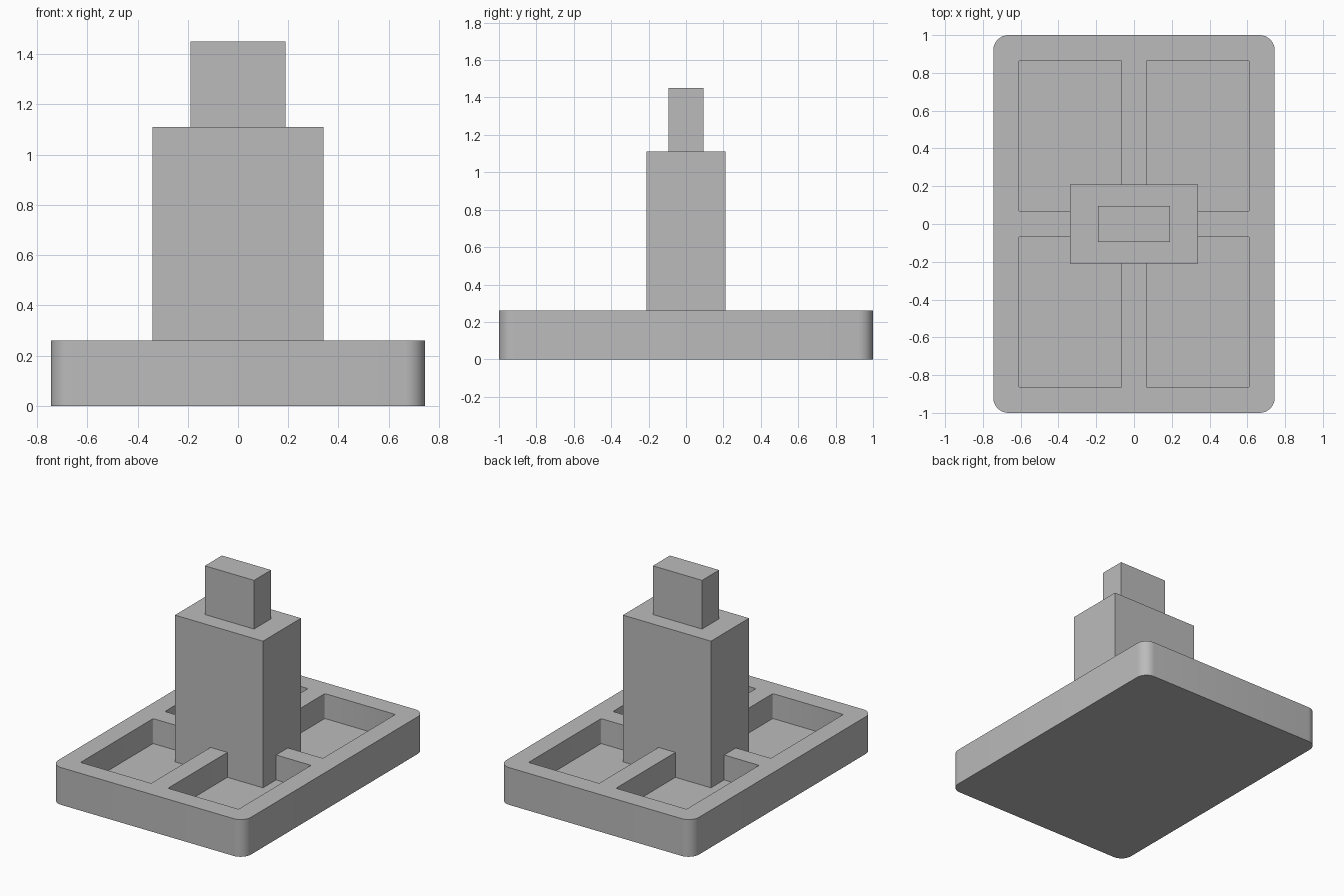
import bpy
import bmesh
import math

cube = bpy.data.objects.get("Cube")
if cube:
    bpy.data.objects.remove(cube, do_unlink=True)

# Single grey material
GREY = (0.5, 0.5, 0.5, 1.0)
grey = bpy.data.materials.new("plain_grey")
grey.use_nodes = True
grey.diffuse_color = GREY
grey.node_tree.nodes["Principled BSDF"].inputs["Base Color"].default_value = GREY


def box(name, low, high, radius=0.0, segments=8):
    """Box between two corners, with optional rounded vertical edges."""
    bm = bmesh.new()
    bmesh.ops.create_cube(bm, size=1)
    for v in bm.verts:
        v.co = [lo + (c + 0.5) * (hi - lo) for c, lo, hi in zip(v.co, low, high)]
    if radius:
        upright = [e for e in bm.edges
                   if abs(e.verts[0].co.z - e.verts[1].co.z) > 0.001]
        bmesh.ops.bevel(bm, geom=upright, offset=radius, segments=segments,
                        profile=0.5, affect='EDGES')
    bmesh.ops.recalc_face_normals(bm, faces=bm.faces)
    mesh = bpy.data.meshes.new(name)
    bm.to_mesh(mesh)
    bm.free()
    mesh.materials.append(grey)
    obj = bpy.data.objects.new(name, mesh)
    bpy.context.collection.objects.link(obj)
    return obj


BASE_TOP = 0.26
FLOOR = 0.086

# Base plate with rounded corners
base = box("base_plate", (-0.745, -1, 0), (0.745, 1, BASE_TOP), 0.08)

# Four pockets, separated by a cross-shaped rib
for sx, side in ((-1, "right"), (1, "left")):
    for sy, end in ((-1, "front"), (1, "back")):
        xs = sorted((sx * 0.065, sx * 0.61))
        ys = sorted((sy * 0.065, sy * 0.865))
        cutter = box(f"{end}_{side}_pocket_cutter", (xs[0], ys[0], FLOOR),
                     (xs[1], ys[1], BASE_TOP + 0.1), 0.008, 3)
        cutter.hide_render = True
        cut = base.modifiers.new(cutter.name, 'BOOLEAN')
        cut.operation = 'DIFFERENCE'
        cut.solver = 'EXACT'
        cut.object = cutter

# Apply the cuts and remove the cutters
bpy.context.view_layer.objects.active = base
for mod in list(base.modifiers):
    cutter = mod.object
    bpy.ops.object.modifier_apply(modifier=mod.name)
    bpy.data.objects.remove(cutter, do_unlink=True)

# Central column and the narrow block on top
box("column", (-0.34, -0.21, 0.04), (0.34, 0.21, 1.11))
box("top_block", (-0.19, -0.094, 1.11), (0.19, 0.094, 1.45))

# Smooth the rounded corners only
bpy.ops.object.select_all(action='DESELECT')
base.select_set(True)
bpy.context.view_layer.objects.active = base
bpy.ops.object.shade_smooth_by_angle(angle=math.radians(35))
